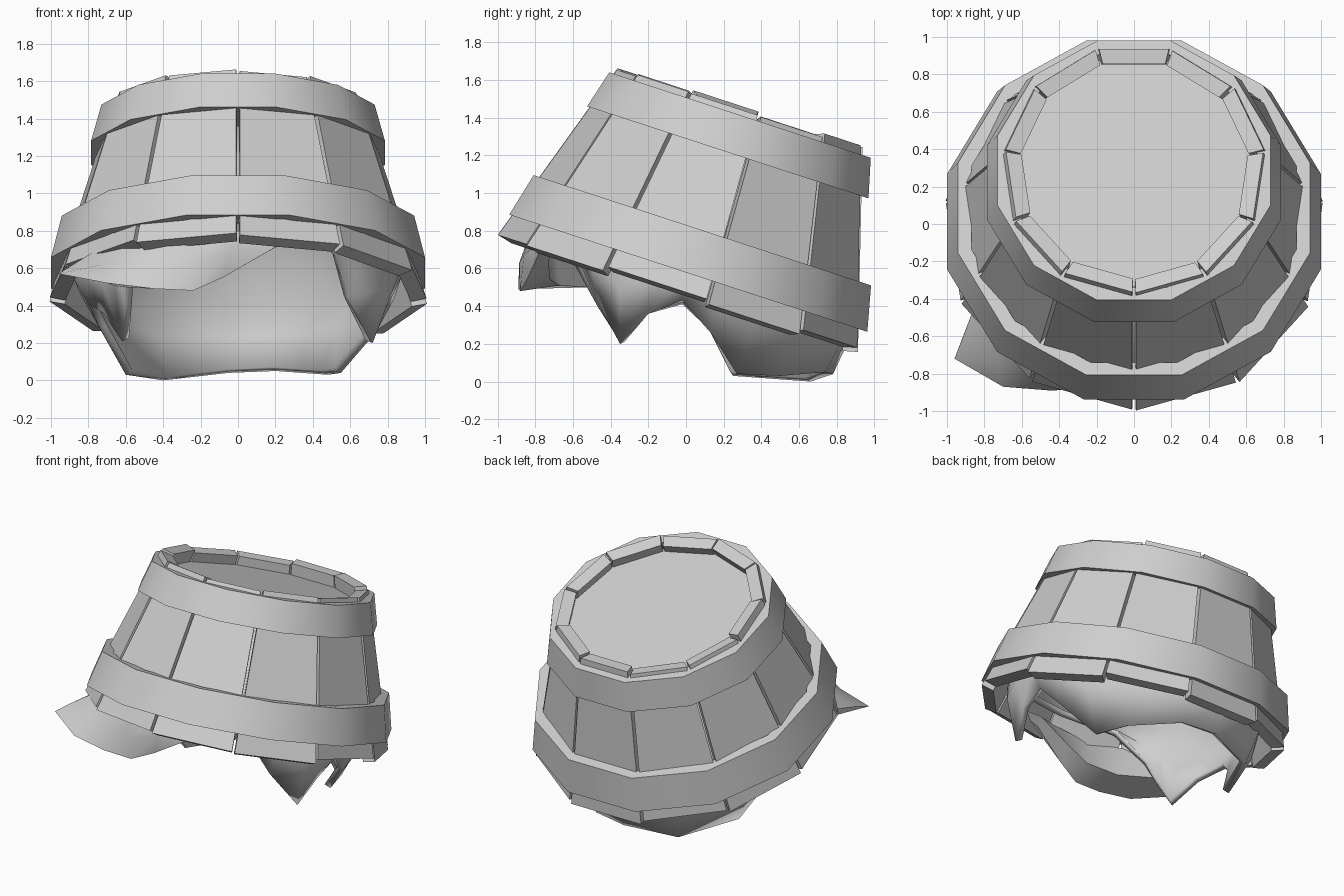
import bpy, bmesh, math, random
from mathutils import Matrix, Vector

cube = bpy.data.objects.get("Cube")
if cube:
    bpy.data.objects.remove(cube)
random.seed(4)

grey = bpy.data.materials.new("light grey")
grey.use_nodes = True
grey.diffuse_color = (0.62, 0.62, 0.62, 1)
grey.node_tree.nodes["Principled BSDF"].inputs["Base Color"].default_value = grey.diffuse_color

# The bucket leans backwards: its own frame is tilted about x
BUCKET = Matrix.Rotation(math.radians(-18.1), 4, 'X') @ Matrix.Translation((0, -0.167, 0))


def make(name, verts, faces, frame=Matrix(), smooth=None):
    mesh = bpy.data.meshes.new(name)
    mesh.from_pydata([frame @ Vector(v) for v in verts], [], faces)
    bm = bmesh.new()
    bm.from_mesh(mesh)
    bmesh.ops.recalc_face_normals(bm, faces=bm.faces)
    bm.to_mesh(mesh)
    bm.free()
    mesh.materials.append(grey)
    obj = bpy.data.objects.new(name, mesh)
    bpy.context.collection.objects.link(obj)
    if smooth:
        bpy.ops.object.select_all(action='DESELECT')
        obj.select_set(True)
        bpy.context.view_layer.objects.active = obj
        bpy.ops.object.shade_smooth_by_angle(angle=math.radians(smooth))
    return obj


def polar(radius, angle, height):
    return Vector((radius * math.cos(angle), radius * math.sin(angle), height))


def grid_faces(rows, cols, closed_rows=False, closed_cols=False):
    """Quads joining neighbouring rows of points."""
    faces = []
    for r in range(rows if closed_rows else rows - 1):
        for c in range(cols if closed_cols else cols - 1):
            r2, c2 = (r + 1) % rows, (c + 1) % cols
            faces.append((r * cols + c, r * cols + c2, r2 * cols + c2, r2 * cols + c))
    return faces


# Hoops: twelve-sided tapered rings
def hoop(name, low, high, r_low, r_high, thick=0.075, sides=12):
    profile = [(r_low, low), (r_high, high), (r_high - thick, high), (r_low - thick, low)]
    step = math.tau / sides
    verts = [polar(r, (i + 0.5) * step, z) for r, z in profile for i in range(sides)]
    make(name, verts, grid_faces(4, sides, True, True), BUCKET, 35)


hoop("lower_hoop", 0.55, 0.79, 1.035, 0.975)
hoop("upper_hoop", 1.225, 1.433, 0.813, 0.756)

# Staves: eleven tapered planks with narrow gaps and uneven ends
STAVES = 11
FIRST = -math.pi / 2
BOX = [(0, 1, 2, 3), (4, 5, 6, 7), (0, 1, 5, 4), (1, 2, 6, 5), (2, 3, 7, 6), (3, 0, 4, 7)]


def stave_radius(height):
    return 1.162 - 0.316 * height


for k in range(STAVES):
    start = FIRST + k * math.tau / STAVES
    end = start + math.tau / STAVES
    verts = []
    for height in (random.uniform(0.42, 0.46), random.uniform(1.455, 1.485)):
        r = stave_radius(height) + random.uniform(-0.004, 0.004)
        outer = [polar(r, start, height), polar(r, end, height)]
        along = (outer[1] - outer[0]).normalized()
        inward = Vector((-along.y, along.x, -0.25)) * 0.08
        a, b = outer[0] + along * 0.01, outer[1] - along * 0.01
        verts += [a, b, b + inward - along * 0.02, a + inward + along * 0.02]
    make(f"stave_{k + 1}", verts, BOX, BUCKET)

# Bucket bottom, set just below the upper rim
lid = [polar(0.665, FIRST + k * math.tau / STAVES, h)
       for h in (1.33, 1.375) for k in range(STAVES)]
lid_faces = grid_faces(2, STAVES, False, True)
lid_faces += [tuple(range(STAVES)), tuple(range(STAVES, 2 * STAVES))]
make("bucket_bottom", lid, lid_faces, BUCKET)

# Hair cap: open at the forehead, a pointed lock at each temple, long at the nape
hem = [(0, -.76, .84), (.4, -.66, .8), (.52, -.58, .66), (.59, -.48, .44),
       (.72, -.35, .2), (.78, -.2, .36), (.79, -.02, .43), (.74, .13, .26),
       (.55, .27, .04), (.48, .5, .03), (.2, .74, .05), (-.05, .78, .04),
       (-.4, .66, 0), (-.6, .25, .03), (-.74, .12, .28), (-.8, -.02, .41),
       (-.72, -.2, .36), (-.62, -.35, .21), (-.6, -.47, .4), (-.58, -.58, .6),
       (-.4, -.68, .8)]
COUNT = len(hem)
hem = [Vector(p) for p in hem]
angles = [math.atan2(p.y, p.x) for p in hem]
brim = [BUCKET @ polar(0.86, a, 0.65) for a in angles]
middle = [p.lerp(q, 0.5) + Vector((p.x, p.y, 0)) * 0.06 for p, q in zip(hem, brim)]
crown = [BUCKET @ polar(r, a, h) for r, h in ((0.74, 0.95), (0.48, 1.22)) for a in angles]
verts = hem + middle + brim + crown
faces = grid_faces(5, COUNT, False, True) + [tuple(range(4 * COUNT, 5 * COUNT))]
cap = make("hair_cap", verts, faces, smooth=50)
shell = cap.modifiers.new("thickness", 'SOLIDIFY')
shell.thickness = 0.045
shell.offset = -1

# Fringe: swept sideways to a tip, outer face and thin curled underside
top_edge = [(.3, -.74, .76), (0, -.82, .8), (-.3, -.83, .78), (-.55, -.7, .76), (-.72, -.56, .72), (-.86, -.46, .62)]
low_edge = [(.18, -.77, .7), (-.08, -.84, .55), (-.24, -.88, .48), (-.45, -.89, .49), (-.7, -.87, .52), (-.96, -.72, .57)]
underside = [(.2, -.7, .73), (-.04, -.73, .63), (-.2, -.72, .54), (-.42, -.67, .51), (-.64, -.52, .5), (-.86, -.48, .57)]
bulge = [(Vector(a) + Vector(b)) / 2 + Vector((-0.01, -0.03, 0)) for a, b in zip(top_edge, low_edge)]
cols = len(top_edge)
faces = grid_faces(4, cols, True) + [tuple(r * cols for r in range(4)),
                                     tuple(r * cols + cols - 1 for r in range(4))]
make("fringe", top_edge + bulge + low_edge + underside, faces, smooth=60)
